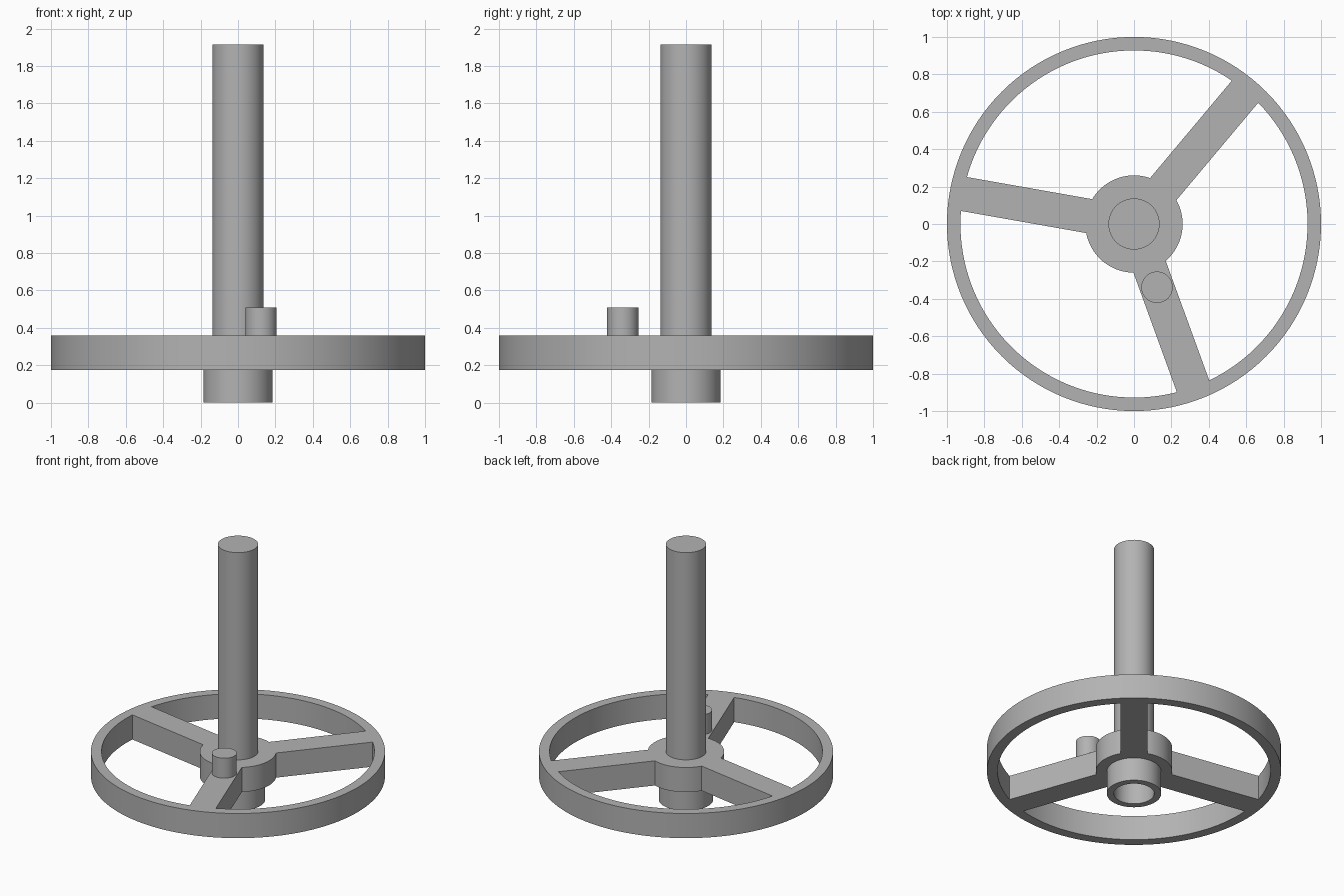
import bpy, bmesh, math

if "Cube" in bpy.data.objects:
    bpy.data.objects.remove(bpy.data.objects["Cube"], do_unlink=True)

# Main sizes
RIM_OUT, RIM_IN, HUB_R = 1.0, 0.928, 0.26
Z_LOW, Z_HIGH = 0.175, 0.36
SPOKE_HALF = 0.092
SPOKES = [math.radians(a) for a in (50, 170, 290)]

grey = bpy.data.materials.new("plain grey")
grey.use_nodes = True
colour = (0.45, 0.45, 0.45, 1)
grey.diffuse_color = colour
grey.node_tree.nodes["Principled BSDF"].inputs["Base Color"].default_value = colour


def finish(name, bm):
    bmesh.ops.recalc_face_normals(bm, faces=bm.faces)
    mesh = bpy.data.meshes.new(name)
    bm.to_mesh(mesh)
    bm.free()
    mesh.materials.append(grey)
    obj = bpy.data.objects.new(name, mesh)
    bpy.context.collection.objects.link(obj)
    bpy.ops.object.select_all(action="DESELECT")
    obj.select_set(True)
    bpy.context.view_layer.objects.active = obj
    bpy.ops.object.shade_smooth_by_angle(angle=math.radians(30))
    return obj


def arc(radius, start, end, steps):
    return [(radius * math.cos(start + (end - start) * i / steps),
             radius * math.sin(start + (end - start) * i / steps))
            for i in range(steps + 1)]


def add_loop(bm, points, z):
    verts = [bm.verts.new((x, y, z)) for x, y in points]
    return [bm.edges.new((v, verts[(i + 1) % len(verts)])) for i, v in enumerate(verts)]


def cylinder(name, radius, z0, z1, x=0, y=0):
    bm = bmesh.new()
    edges = add_loop(bm, [(x + px, y + py) for px, py in arc(radius, 0, math.tau, 64)[:-1]], z0)
    face = bm.faces.new([e.verts[0] for e in edges])
    top = bmesh.ops.extrude_face_region(bm, geom=[face], use_keep_orig=True)["geom"]
    bmesh.ops.translate(bm, vec=(0, 0, z1 - z0),
                        verts=[g for g in top if isinstance(g, bmesh.types.BMVert)])
    return finish(name, bm)


# Wheel: rim, three spokes and hub as one plate with three windows
bm = bmesh.new()
edges = add_loop(bm, arc(RIM_OUT, 0, math.tau, 128)[:-1], Z_LOW)
inner = math.asin(SPOKE_HALF / HUB_R)
outer = math.asin(SPOKE_HALF / RIM_IN)
for a in SPOKES:
    b = a + math.tau / 3
    window = arc(RIM_IN, a + outer, b - outer, 40) + arc(HUB_R, b - inner, a + inner, 20)
    edges += add_loop(bm, window, Z_LOW)
bmesh.ops.triangle_fill(bm, edges=edges, use_beauty=True, use_dissolve=False)
top = bmesh.ops.extrude_face_region(bm, geom=bm.faces[:], use_keep_orig=True)["geom"]
bmesh.ops.translate(bm, vec=(0, 0, Z_HIGH - Z_LOW),
                    verts=[g for g in top if isinstance(g, bmesh.types.BMVert)])
finish("wheel", bm)

# Shaft above the hub
cylinder("shaft", 0.137, Z_HIGH - 0.03, 1.915)

# Crank pin standing on the front spoke
cylinder("crank_pin", 0.084, Z_HIGH - 0.03, 0.51,
         0.36 * math.cos(SPOKES[2]), 0.36 * math.sin(SPOKES[2]))

# Hollow boss below the hub
bm = bmesh.new()
profile = [(0.185, Z_LOW), (0.185, 0), (0.137, 0), (0.137, Z_LOW)]
rings = [[bm.verts.new((x, y, z)) for x, y in arc(r, 0, math.tau, 64)[:-1]] for r, z in profile]
for k in range(4):
    p, q = rings[k], rings[(k + 1) % 4]
    for i in range(64):
        j = (i + 1) % 64
        bm.faces.new((p[i], p[j], q[j], q[i]))
finish("boss", bm)
